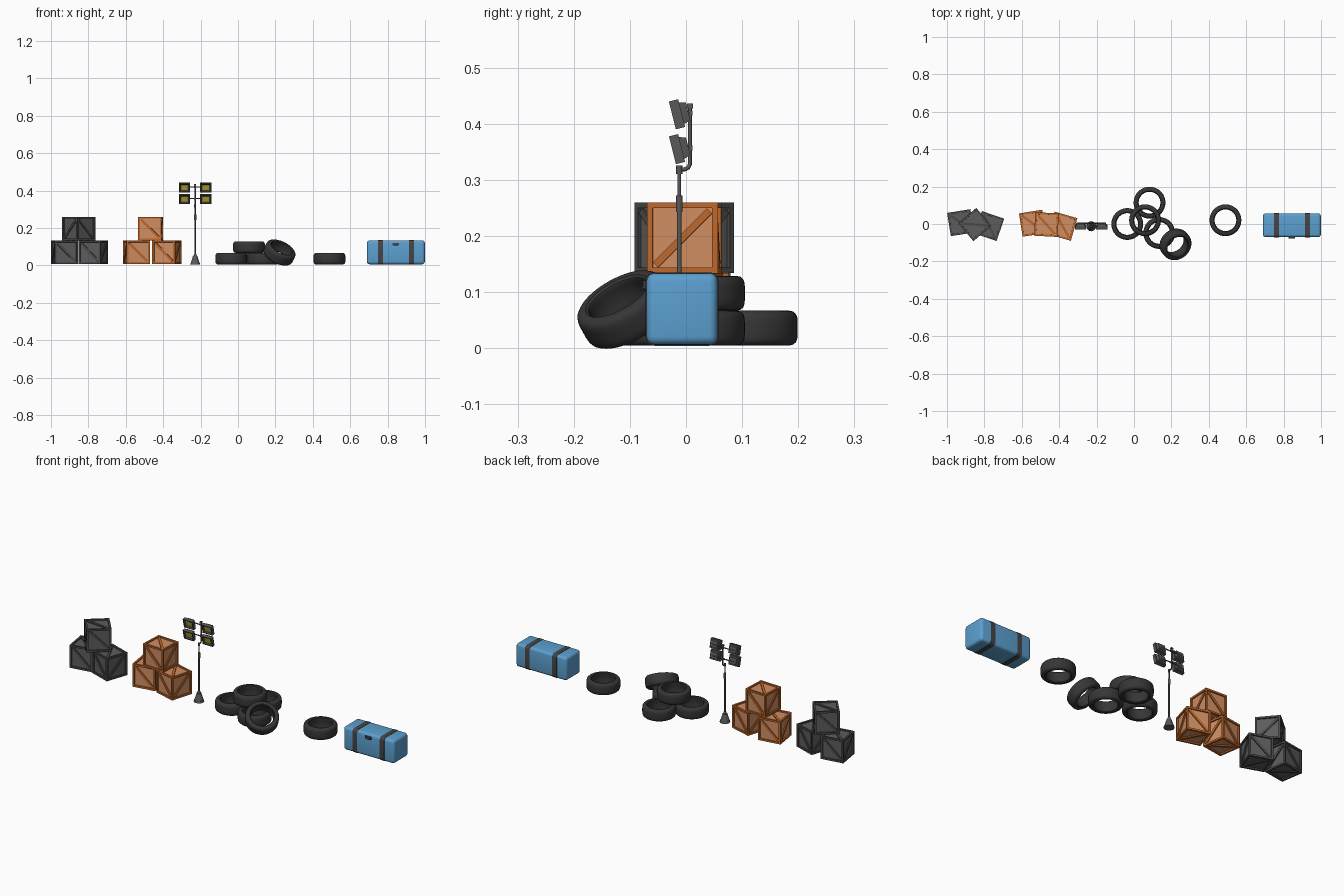
import bpy, bmesh, math
from mathutils import Matrix, Vector

if "Cube" in bpy.data.objects:
    bpy.data.objects.remove(bpy.data.objects["Cube"])

T, rad = Matrix.Translation, math.radians


def R(deg, axis):
    return Matrix.Rotation(rad(deg), 4, axis)


def mat(name, r, g, b):
    m = bpy.data.materials.new(name)
    lin = [((c / 255 + 0.055) / 1.055) ** 2.4 for c in (r, g, b)]
    m.diffuse_color = (*lin, 1)
    m.use_nodes = True
    m.node_tree.nodes["Principled BSDF"].inputs["Base Color"].default_value = m.diffuse_color
    return m


ORANGE = mat("orange frame", 190, 103, 42)
ORANGE_P = mat("light orange panel", 208, 142, 99)
GREY = mat("grey frame", 74, 74, 74)
GREY_P = mat("grey panel", 92, 92, 92)
RUBBER = mat("black rubber", 54, 54, 54)
METAL = mat("metal grey", 88, 88, 88)
DARK = mat("dark strap", 70, 68, 68)
YELLOW = mat("lamp yellow", 178, 162, 48)
BLUE = mat("blue", 92, 160, 208)


def finish(name, bm, mats, matrix=Matrix(), smooth=False):
    me = bpy.data.meshes.new(name)
    bm.to_mesh(me)
    bm.free()
    for m in mats:
        me.materials.append(m)
    ob = bpy.data.objects.new(name, me)
    bpy.context.collection.objects.link(ob)
    ob.matrix_world = matrix
    if smooth:
        bpy.context.view_layer.objects.active = ob
        for o in bpy.context.selected_objects:
            o.select_set(False)
        ob.select_set(True)
        bpy.ops.object.shade_smooth_by_angle(angle=rad(35))
    return ob


def box(bm, size, m=Matrix()):
    return bmesh.ops.create_cube(bm, size=1, matrix=m @ Matrix.Diagonal((*size, 1)))["verts"]


def cyl(bm, r1, r2, z0, z1, seg=12, m=Matrix()):
    bmesh.ops.create_cone(bm, cap_ends=True, segments=seg, radius1=r1, radius2=r2,
                          depth=z1 - z0, matrix=m @ T((0, 0, (z0 + z1) / 2)))


# Crates: framed cubes with recessed panels and a diagonal brace on each face
S = 0.126


def crate(name, x, y, level, angle, frame, panel):
    bm = bmesh.new()
    box(bm, (S, S, S))
    faces = bm.faces[:]
    bmesh.ops.inset_individual(bm, faces=faces, thickness=0.014, depth=0)
    bmesh.ops.inset_individual(bm, faces=faces, thickness=0.0003, depth=-0.007)
    for f in faces:
        f.material_index = 1
    sides = [(R(a, 'Z') @ R(90, 'X'), -45 if a % 180 == 0 else 45) for a in (0, 90, 180, 270)]
    for rot, tilt in sides + [(Matrix(), -45), (R(180, 'X'), 45)]:
        box(bm, (0.136, 0.013, 0.007), rot @ T((0, 0, S / 2 - 0.005)) @ R(tilt, 'Z'))
    finish(name, bm, [frame, panel], T((x, y, 0.008 + S * (level + 0.5))) @ R(angle, 'Z'))


for i, (x, y, level, a) in enumerate([(-0.927, 0.007, 0, 9), (-0.774, -0.011, 0, -19),
                                      (-0.851, -0.003, 1, 40)]):
    crate(f"grey_crate_{i}", x, y, level, a, GREY, GREY_P)
for i, (x, y, level, a) in enumerate([(-0.543, 0.004, 0, 9), (-0.381, -0.012, 0, -16),
                                      (-0.468, -0.003, 1, -3)]):
    crate(f"orange_crate_{i}", x, y, level, a, ORANGE, ORANGE_P)


# Tyres: spun profile (radius, height), upper half mirrored below
HALF = [(0.060, 0.016), (0.058, 0.022), (0.059, 0.027), (0.063, 0.0305), (0.070, 0.031),
        (0.077, 0.0295), (0.082, 0.025), (0.0845, 0.018), (0.085, 0.008)]
PROFILE = HALF + [(r, -z) for r, z in reversed(HALF)]


def tyre(name, matrix, seg=40):
    bm = bmesh.new()
    rings = [[bm.verts.new((r * math.cos(t), r * math.sin(t), z)) for r, z in PROFILE]
             for t in (2 * math.pi * k / seg for k in range(seg))]
    n = len(PROFILE)
    for k in range(seg):
        a, b = rings[k], rings[(k + 1) % seg]
        for j in range(n):
            bm.faces.new((a[j], b[j], b[(j + 1) % n], a[(j + 1) % n]))
    bmesh.ops.recalc_face_normals(bm, faces=bm.faces)
    finish(name, bm, [RUBBER], matrix, True)


for i, p in enumerate([(-0.036, 0, 0.036), (0.083, 0.114, 0.036), (0.135, -0.048, 0.036),
                       (0.059, 0.02, 0.098), (0.489, 0.02, 0.036)]):
    tyre(f"tyre_{i}", T(p))
tyre("leaning_tyre", T((0.222, -0.109, 0.069)) @ R(-48, 'Z') @ R(37, 'Y'))

# Lamp stand: weighted foot, telescopic pole, offset upper pole and crossbars
PX, PY, UY = -0.229, -0.012, 0.007
bm = bmesh.new()
at = T((PX, PY, 0))
cyl(bm, 0.027, 0.024, 0.004, 0.014, 12, at)
cyl(bm, 0.023, 0.012, 0.014, 0.05, 12, at)
cyl(bm, 0.009, 0.007, 0.05, 0.06, 12, at)
for r, z0, z1 in [(0.0042, 0.05, 0.25), (0.0062, 0.243, 0.272), (0.0034, 0.27, 0.315),
                  (0.0055, 0.311, 0.326)]:
    cyl(bm, r, r, z0, z1, 12, at)
box(bm, (0.011, 0.011, 0.009), T((PX, UY, 0.432)))
for z in (0.357, 0.419):
    cyl(bm, 0.003, 0.003, -0.065, 0.065, 10, T((PX, UY - 0.003, z)) @ R(90, 'Y'))
    box(bm, (0.011, 0.010, 0.009), T((PX, UY, z)))
finish("lamp_stand", bm, [METAL], smooth=True)

cu = bpy.data.curves.new("upper_pole", 'CURVE')
cu.dimensions = '3D'
cu.bevel_depth, cu.bevel_resolution, cu.use_fill_caps = 0.0036, 2, True
path = [(PY, 0.319), (-0.002, 0.319), (0.004, 0.322), (UY, 0.328), (UY, 0.43)]
sp = cu.splines.new('POLY')
sp.points.add(len(path) - 1)
for pt, (y, z) in zip(sp.points, path):
    pt.co = (PX, y, z, 1)
cu.materials.append(METAL)
bpy.context.collection.objects.link(bpy.data.objects.new("upper_pole", cu))

# Floodlights: recessed yellow glass in a tilted housing with a tapered back
for side in (-1, 1):
    for z in (0.355, 0.417):
        bm = bmesh.new()
        box(bm, (0.060, 0.017, 0.051))
        front = min(bm.faces, key=lambda f: f.calc_center_median().y)
        back = max(bm.faces, key=lambda f: f.calc_center_median().y)
        bmesh.ops.inset_individual(bm, faces=[front], thickness=0.006, depth=0)
        rim = set(bm.faces)
        bmesh.ops.inset_individual(bm, faces=[front], thickness=0.009, depth=-0.006)
        for f in bm.faces:
            if f not in rim:
                f.material_index = 1
        front.material_index = 2
        bmesh.ops.inset_individual(bm, faces=[back], thickness=0.008, depth=0)
        bmesh.ops.inset_individual(bm, faces=[back], thickness=0.005, depth=0.012)
        finish("floodlight", bm, [METAL, DARK, YELLOW],
               T((PX + side * 0.057, -0.016, z)) @ R(14, 'X'))


# Blue case: rounded box, with two wrap-around straps and a latch
def rounded(name, size, centre, r, m):
    bm = bmesh.new()
    box(bm, size)
    edges = bm.edges[:]
    if m is DARK:  # straps are rounded only along x
        edges = [e for e in edges
                 if abs((e.verts[0].co - e.verts[1].co).x) > 1e-4]
    bmesh.ops.bevel(bm, geom=edges, offset=r, segments=4, profile=0.5, affect='EDGES')
    finish(name, bm, [m], T(centre), True)


C = Vector((0.844, -0.007, 0.070))
rounded("blue_case", (0.310, 0.127, 0.128), C, 0.015, BLUE)
for i, dx in enumerate((-0.083, 0.083)):
    rounded(f"case_strap_{i}", (0.027, 0.130, 0.131), C + Vector((dx, 0, 0)), 0.016, DARK)
bm = bmesh.new()
box(bm, (0.034, 0.012, 0.015), T((C.x, -0.071, 0.113)))
box(bm, (0.018, 0.014, 0.006), T((C.x, -0.071, 0.108)))
finish("case_latch", bm, [DARK])
